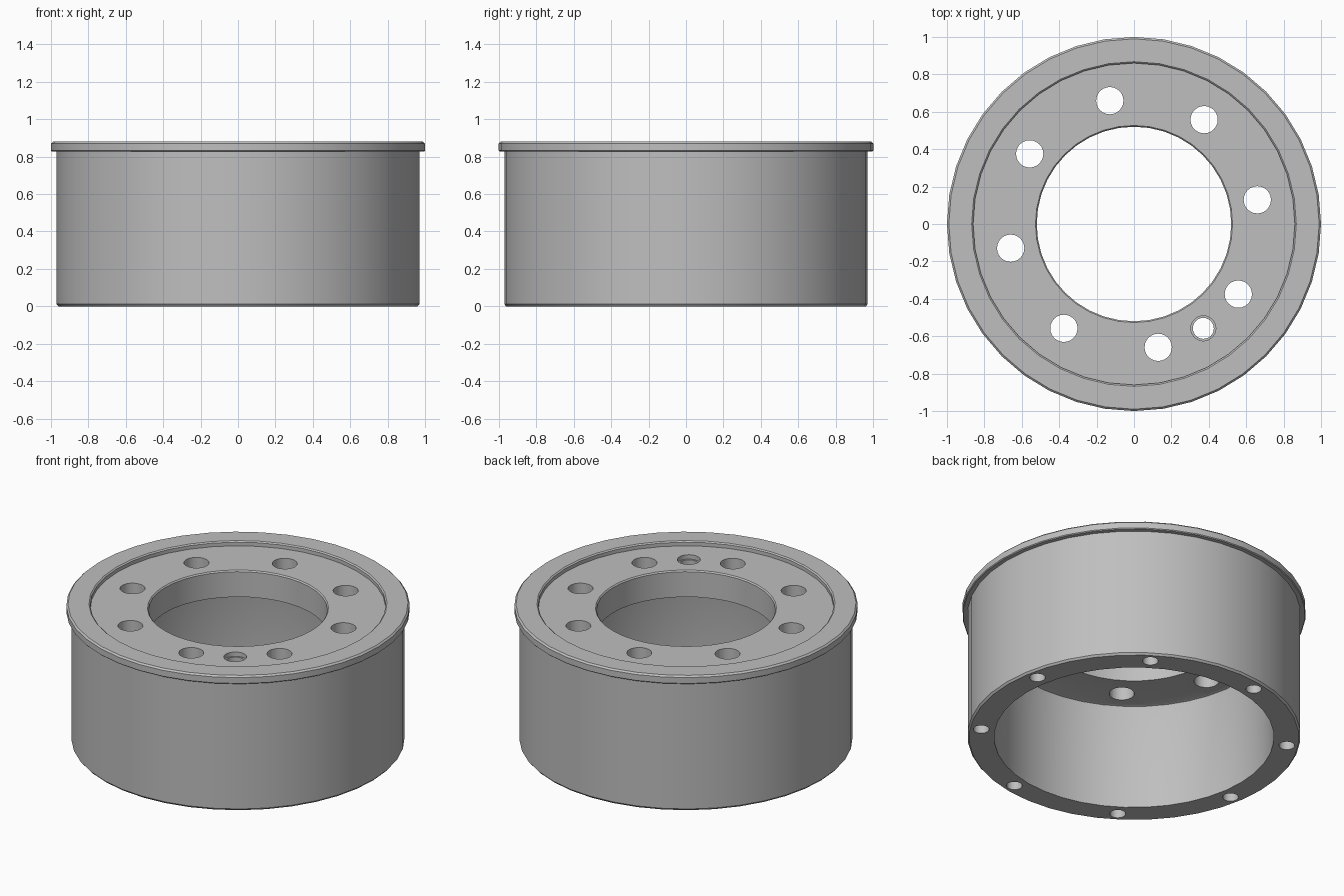
import bpy, bmesh, math

if "Cube" in bpy.data.objects:
    bpy.data.objects.remove(bpy.data.objects["Cube"])

steel = bpy.data.materials.new("light grey steel")
steel.diffuse_color = (0.52, 0.52, 0.52, 1)
steel.use_nodes = True
steel.node_tree.nodes["Principled BSDF"].inputs["Base Color"].default_value = steel.diffuse_color


def ring_points(bm, r, z, sides, cx=0.0, cy=0.0):
    return [bm.verts.new((cx + r * math.cos(2 * math.pi * i / sides),
                          cy + r * math.sin(2 * math.pi * i / sides), z))
            for i in range(sides)]


def bridge(bm, a, b):
    n = len(a)
    for i in range(n):
        j = (i + 1) % n
        bm.faces.new((a[i], a[j], b[j], b[i]))


def finish(bm, name):
    bmesh.ops.recalc_face_normals(bm, faces=bm.faces[:])
    mesh = bpy.data.meshes.new(name)
    bm.to_mesh(mesh)
    bm.free()
    mesh.materials.append(steel)
    obj = bpy.data.objects.new(name, mesh)
    bpy.context.collection.objects.link(obj)
    return obj


def peg(bm, angle, radius, profile, sides=24):
    """Closed turned peg (r, z points) standing on the bolt circle."""
    cx, cy = radius * math.cos(angle), radius * math.sin(angle)
    rings = [ring_points(bm, r, z, sides, cx, cy) for r, z in profile]
    for a, b in zip(rings, rings[1:]):
        bridge(bm, a, b)
    bm.faces.new(rings[0])
    bm.faces.new(rings[-1])


# Drum: closed cross-section (radius, height) turned about z
section = [
    (0.815, 0.0), (0.96, 0.0), (0.97, 0.012), (0.97, 0.827),    # outer wall
    (0.995, 0.827), (1.0, 0.832), (1.0, 0.87), (0.99, 0.88),    # rim flange
    (0.868, 0.88), (0.86, 0.873), (0.86, 0.85),                 # shallow recess
    (0.527, 0.85), (0.52, 0.842), (0.52, 0.68),                 # centre bore
    (0.80, 0.68), (0.811, 0.676), (0.815, 0.665),               # cavity roof
]
bm = bmesh.new()
rings = [ring_points(bm, r, z, 40) for r, z in section]
for k in range(len(rings)):
    bridge(bm, rings[k], rings[(k + 1) % len(rings)])
drum = finish(bm, "brake_drum")

# Cutters: eight bolt holes, eight blind holes below, one stepped hole
bm = bmesh.new()
start, step = math.radians(11.1), math.radians(45)
for k in range(8):
    peg(bm, start + k * step, 0.672, [(0.073, 0.6), (0.073, 0.95)])
    peg(bm, start + k * step, 0.895, [(0.046, -0.1), (0.046, 0.15)], 20)
peg(bm, start - 1.5 * step, 0.67,
    [(0.056, 0.6), (0.056, 0.822), (0.067, 0.822), (0.067, 0.95)])
cutter = finish(bm, "hole_cutters")
cutter.hide_render = True

cut = drum.modifiers.new("holes", 'BOOLEAN')
cut.operation = 'DIFFERENCE'
cut.solver = 'EXACT'
cut.object = cutter

bpy.context.view_layer.objects.active = drum
drum.select_set(True)
cutter.select_set(False)
bpy.ops.object.modifier_apply(modifier=cut.name)
bpy.data.objects.remove(cutter, do_unlink=True)
bpy.ops.object.shade_smooth_by_angle(angle=math.radians(30))
